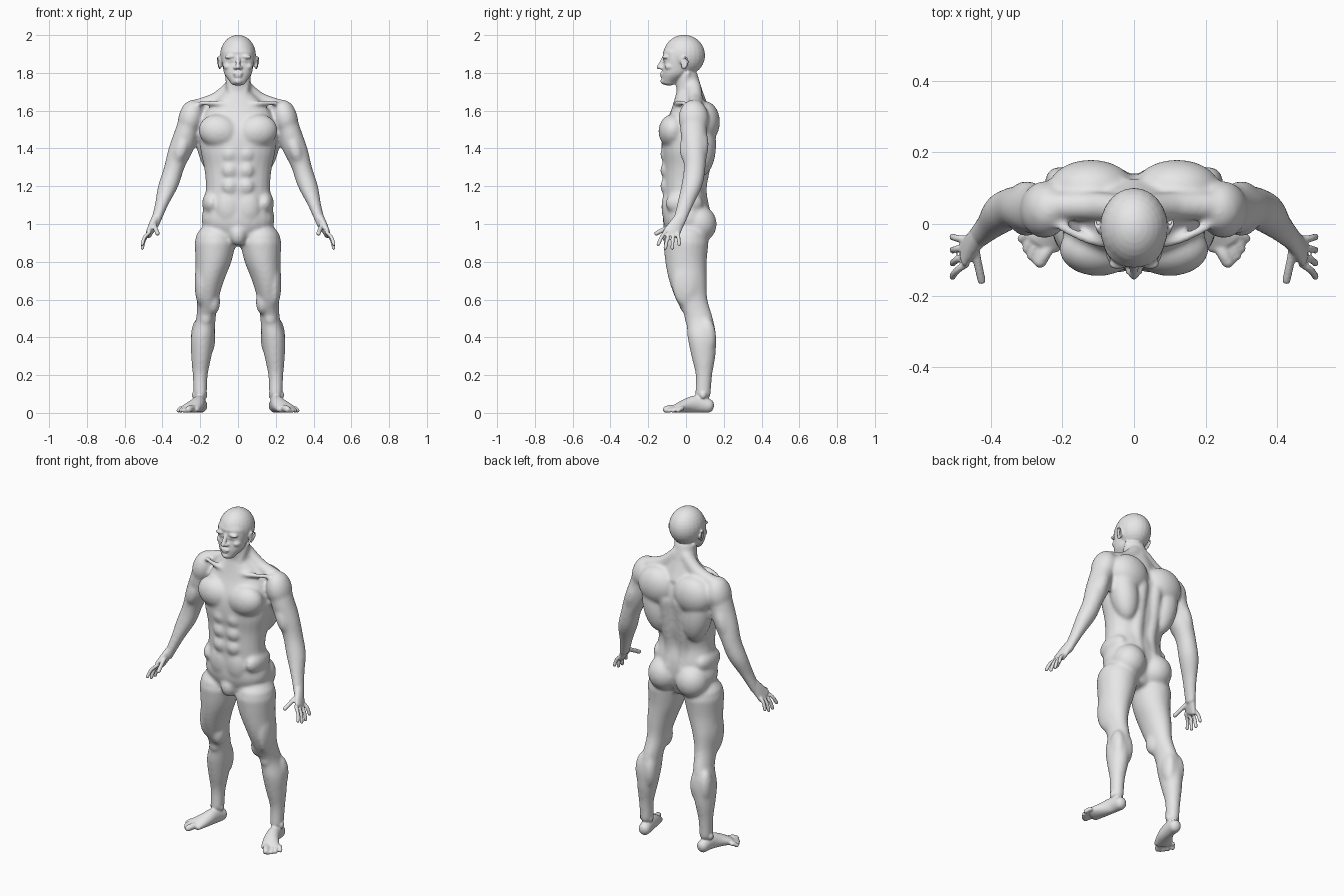
import bpy
import bmesh
from math import sin, cos, pi, radians
from mathutils import Vector, Matrix, Euler

default_cube = bpy.data.objects.get("Cube")
if default_cube:
    bpy.data.objects.remove(default_cube, do_unlink=True)

UP = Vector((0, 0, 1))
SIDE = Vector((1, 0, 0))


def smooth_path(rings, steps=4):
    """Catmull-Rom interpolation of rings (x, y, z, half width, half depth)."""
    ends = [rings[0], *rings, rings[-1]]
    result = []
    for before, start, stop, after in zip(ends, ends[1:], ends[2:], ends[3:]):
        for k in range(steps):
            t = k / steps
            result.append([
                (2 * q + (r - p) * t + (2 * p - 5 * q + 4 * r - s) * t * t
                 + (3 * q - p - 3 * r + s) * t ** 3) / 2
                for p, q, r, s in zip(before, start, stop, after)])
    result.append(list(rings[-1]))
    return result


def signed_power(value, power):
    return abs(value) ** power * (1 if value > 0 else -1)


def loft(bm, rings, axis=None, square=1.0, dome=1.0, mirror=True, sides=24):
    """Skin elliptical rings along a path, with rounded ends."""
    path = smooth_path(rings)
    centers = [Vector(p[:3]) for p in path]
    sections = []
    for i, (center, ring) in enumerate(zip(centers, path)):
        tangent = centers[min(i + 1, len(path) - 1)] - centers[max(i - 1, 0)]
        if axis:
            tangent = axis if tangent.dot(axis) > 0 else -axis
        sections.append((center, ring[3], ring[4], tangent.normalized()))

    def cap(section, direction):
        center, width, depth, tangent = section
        reach = tangent * min(width, depth) * dome * direction
        angles = [radians(degrees) for degrees in (25, 50, 75)]
        return [(center + reach * sin(angle), width * cos(angle),
                 depth * cos(angle), tangent) for angle in angles]

    sections = cap(sections[0], -1)[::-1] + sections + cap(sections[-1], 1)
    for flip in ((1, -1) if mirror else (1,)):
        loops = []
        for center, width, depth, tangent in sections:
            across = (SIDE - tangent * tangent.dot(SIDE)).normalized()
            along = tangent.cross(across)
            loop = []
            for k in range(sides):
                angle = 2 * pi * k / sides
                co = (center + across * width * signed_power(cos(angle), square)
                      + along * depth * signed_power(sin(angle), square))
                loop.append(bm.verts.new((co.x * flip, co.y, co.z)))
            loops.append(loop)
        for low, high in zip(loops, loops[1:]):
            for k in range(sides):
                n = (k + 1) % sides
                bm.faces.new((low[k], low[n], high[n], high[k]))
        bm.faces.new(loops[0][::-1])
        bm.faces.new(loops[-1])


def upright(bm, start, step, profile, **options):
    """Loft level rings (x, y, half width, half depth) at even heights."""
    rings = [(x, y, start + step * i, width, depth)
             for i, (x, y, width, depth) in enumerate(profile)]
    loft(bm, rings, axis=UP, **options)


def tube(bm, radius, *points, mirror=True):
    """Round rod of constant radius through the points."""
    loft(bm, [(*point, radius, radius) for point in points], mirror=mirror)


def blob(bm, at, size, tilt=(0, 0, 0), mirror=True):
    """Ellipsoid muscle or feature, tilted in degrees."""
    turn = Euler([radians(angle) for angle in tilt]).to_matrix().to_4x4()
    place = Matrix.Translation(at) @ turn @ Matrix.Diagonal((*size, 1))
    for flip in ((1, -1) if mirror else (1,)):
        bmesh.ops.create_uvsphere(
            bm, u_segments=24, v_segments=16, radius=1,
            matrix=Matrix.Diagonal((flip, 1, 1, 1)) @ place)


def fused_object(name, bm, voxel, repeats):
    """Fuse the overlapping volumes into one skin and relax it."""
    bmesh.ops.recalc_face_normals(bm, faces=bm.faces)
    mesh = bpy.data.meshes.new(name)
    bm.to_mesh(mesh)
    bm.free()
    obj = bpy.data.objects.new(name, mesh)
    bpy.context.collection.objects.link(obj)
    fuse = obj.modifiers.new("fuse", 'REMESH')
    fuse.mode = 'VOXEL'
    fuse.voxel_size = voxel
    fuse.use_smooth_shade = True
    relax = obj.modifiers.new("relax", 'SMOOTH')
    relax.factor = 0.5
    relax.iterations = repeats
    return obj


def baked_mesh(obj):
    graph = bpy.context.evaluated_depsgraph_get()
    graph.update()
    return bpy.data.meshes.new_from_object(obj.evaluated_get(graph))


core = bmesh.new()

# Torso and neck
upright(core, .9, .1, [
    (0, 0, .1, .08), (0, 0, .19, .12), (0, 0, .18, .12), (0, -.01, .17, .11),
    (0, 0, .18, .12), (0, 0, .2, .13), (0, .01, .2, .13), (0, .02, .17, .1),
    (0, .02, .07, .07)], square=.9, dome=.2, mirror=False)
upright(core, 1.6, .1, [(0, .05, .08, .08), (0, .02, .07, .07), (0, 0, .06, .06)],
        dome=.3, mirror=False)

# Shoulder girdle: trapezius, deltoid, collar bone, neck cord
tube(core, .04, (.03, .04, 1.73), (.11, .05, 1.66), (.22, .05, 1.62))
blob(core, at=(.25, .04, 1.56), size=(.066, .08, .1), tilt=(0, -14, 0))
tube(core, .014, (.02, -.05, 1.62), (.11, -.05, 1.64), (.2, -.01, 1.64))
tube(core, .015, (.06, .01, 1.8), (.04, -.03, 1.71), (.01, -.04, 1.64))

# Chest, belly, flank and groin
blob(core, at=(.1, -.07, 1.49), size=(.11, .076, .09), tilt=(0, -12, 0))
for row in range(3):
    blob(core, at=(.043, -.106, 1.2 + row * .085), size=(.042, .03, .045))
blob(core, at=(.05, -.085, 1.09), size=(.07, .045, .1))
blob(core, at=(.14, -.01, 1.11), size=(.05, .1, .065))
blob(core, at=(0, -.085, .945), size=(.045, .045, .06), mirror=False)

# Back and seat: broad back, shoulder blade, spine muscle, buttock
blob(core, at=(.14, .08, 1.42), size=(.08, .08, .17), tilt=(0, 10, 0))
blob(core, at=(.12, .1, 1.54), size=(.12, .08, .11))
tube(core, .04, (.05, .12, 1.48), (.05, .09, 1.3), (.045, .07, 1.18), (.045, .09, 1.06))
blob(core, at=(.093, .066, 1), size=(.096, .097, .1))

# Legs from hip to ankle, with inner thigh, outer thigh, kneecap and calf
upright(core, .9, -.1, [
    (.12, 0, .11, .12), (.13, 0, .095, .11), (.15, .01, .076, .1),
    (.16, .03, .057, .084), (.17, .07, .052, .073), (.187, .084, .062, .076),
    (.194, .092, .054, .064), (.2, .095, .04, .044), (.2, .09, .036, .042)])
blob(core, at=(.13, .01, .59), size=(.036, .05, .07))
blob(core, at=(.195, 0, .69), size=(.035, .075, .13))
blob(core, at=(.17, .015, .5), size=(.03, .024, .035))
for x in (.157, .212):
    blob(core, at=(x, .112, .4), size=(.038, .048, .1))

# Arms from shoulder to wrist, with front and back upper-arm muscles
upright(core, 1.6, -.1, [
    (.25, .04, .05, .06), (.27, .04, .063, .07), (.3, .045, .068, .066),
    (.337, .046, .055, .058), (.37, .03, .054, .056), (.405, -.005, .036, .044),
    (.44, -.04, .026, .035)])
blob(core, at=(.3, .01, 1.4), size=(.04, .045, .085), tilt=(0, -18, 0))
blob(core, at=(.3, .08, 1.42), size=(.04, .04, .1), tilt=(0, -18, 0))

core_object = fused_object("body_core", core, .009, 10)
skin = bmesh.new()
skin.from_mesh(baked_mesh(core_object))
bpy.data.objects.remove(core_object, do_unlink=True)

# Skull, jaw and chin
blob(skin, at=(0, -.01, 1.893), size=(.095, .111, .108), mirror=False)
upright(skin, 1.75, .04, [
    (0, -.09, .04, .035), (0, -.06, .07, .066), (0, -.05, .08, .072),
    (0, -.05, .085, .066), (0, -.04, .085, .082)],
    square=.9, dome=.5, mirror=False)
blob(skin, at=(0, -.11, 1.757), size=(.026, .026, .02), mirror=False)

# Brow, cheek, eye and upper lid
blob(skin, at=(.036, -.103, 1.886), size=(.036, .022, .012), tilt=(0, 4, -18))
blob(skin, at=(.054, -.083, 1.833), size=(.024, .03, .02))
blob(skin, at=(.034, -.101, 1.861), size=(.019, .015, .011))
tube(skin, .003, (.016, -.114, 1.86), (.034, -.117, 1.868), (.053, -.103, 1.861))

# Nose, nostrils and lips
tube(skin, .012, (0, -.112, 1.885), (0, -.13, 1.852), (0, -.144, 1.83), mirror=False)
blob(skin, at=(.014, -.129, 1.827), size=(.01, .015, .009))
blob(skin, at=(0, -.112, 1.797), size=(.032, .021, .02), mirror=False)
blob(skin, at=(.009, -.127, 1.796), size=(.019, .011, .006), tilt=(0, 8, -14))
blob(skin, at=(0, -.126, 1.783), size=(.022, .011, .007), mirror=False)

# Ears: shell and curled rim
blob(skin, at=(.094, -.01, 1.85), size=(.009, .018, .03), tilt=(-10, 0, 20))
tube(skin, .005, (.094, -.026, 1.86), (.103, -.014, 1.883), (.109, .008, 1.873),
     (.105, .006, 1.847), (.097, -.012, 1.82))

# Hands: palm, four fanned fingers, thumb
loft(skin, [(.432, -.032, 1.03, .025, .032), (.45, -.052, .995, .022, .038),
            (.472, -.078, .95, .016, .046)], dome=.8)
for finger in range(4):
    base = Vector((.468, -.112 + .023 * finger, .957))
    tip = Vector((.507, -.147 + .037 * finger, .87 + .01 * (finger - 1.5) ** 2))
    knuckle = (base + tip) / 2 + Vector((.007, 0, .005))
    tube(skin, .01, base, knuckle, tip)
tube(skin, .012, (.445, -.06, 1), (.437, -.105, .978), (.426, -.157, .95))

# Feet: sole, ankle bones, toes
loft(skin, [(.196, .118, .037, .034, .037), (.205, .06, .047, .035, .046),
            (.222, .005, .039, .043, .038), (.252, -.05, .024, .052, .023)], dome=.9)
for x in (.174, .232):
    blob(skin, at=(x, .09, .095), size=(.012, .018, .02))
for toe in range(5):
    radius = .012 if toe else .018
    base = Vector((.236 + .015 * toe, -.06 + .01 * toe, .024))
    tip = Vector((.262 + .013 * toe, -.105 + .004 * toe ** 2, radius))
    tube(skin, radius, base, (base + tip) / 2 + UP * .004, tip)

body = fused_object("body", skin, .0055, 3)

# Skin colour
grey = bpy.data.materials.new("plain grey")
grey.use_nodes = True
colour = (.8, .8, .8, 1)
grey.diffuse_color = colour
grey.node_tree.nodes["Principled BSDF"].inputs["Base Color"].default_value = colour
body.data.materials.append(grey)
